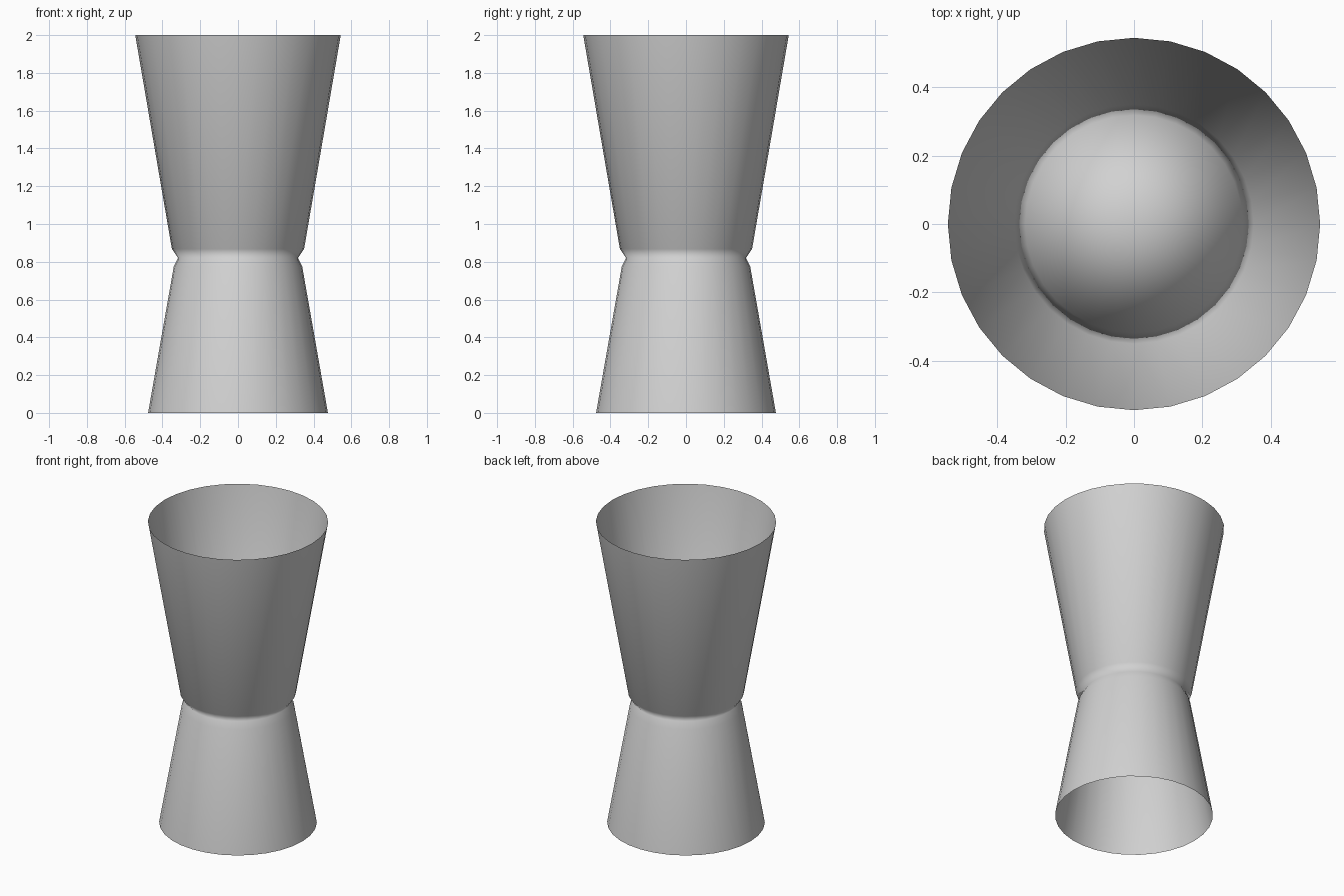
import bpy
import bmesh
from math import cos, sin, tau

cube = bpy.data.objects.get("Cube")
if cube:
    bpy.data.objects.remove(cube, do_unlink=True)

SIDES = 32

# Single grey metal
metal = bpy.data.materials.new("grey_metal")
metal.use_nodes = True
grey = (0.64, 0.64, 0.64, 1)
metal.diffuse_color = grey
metal.node_tree.nodes["Principled BSDF"].inputs["Base Color"].default_value = grey


def ring(bm, radius, z):
    return [bm.verts.new((radius * cos(tau * i / SIDES), radius * sin(tau * i / SIDES), z))
            for i in range(SIDES)]


# Outline from the base rim, through the pinched waist, to the top rim
base_rim, lower_neck, waist, upper_neck, top_rim = (
    (0.476, 0), (0.34, 0.775), (0.318, 0.82), (0.35, 0.868), (0.544, 2))

bm = bmesh.new()
rings = [ring(bm, r, z) for r, z in (base_rim, lower_neck, waist, upper_neck, top_rim)]

# Thin walls of both cups, facing outward
for low, high in zip(rings, rings[1:]):
    for i in range(SIDES):
        j = (i + 1) % SIDES
        bm.faces.new((low[i], low[j], high[j], high[i]))

# Shared floor at the waist, facing up
centre = bm.verts.new((0, 0, waist[1]))
for i in range(SIDES):
    bm.faces.new((centre, rings[2][i], rings[2][(i + 1) % SIDES]))

for face in bm.faces:
    face.smooth = True

mesh = bpy.data.meshes.new("double_cup")
bm.to_mesh(mesh)
bm.free()
mesh.materials.append(metal)
bpy.context.collection.objects.link(bpy.data.objects.new("double_cup", mesh))
